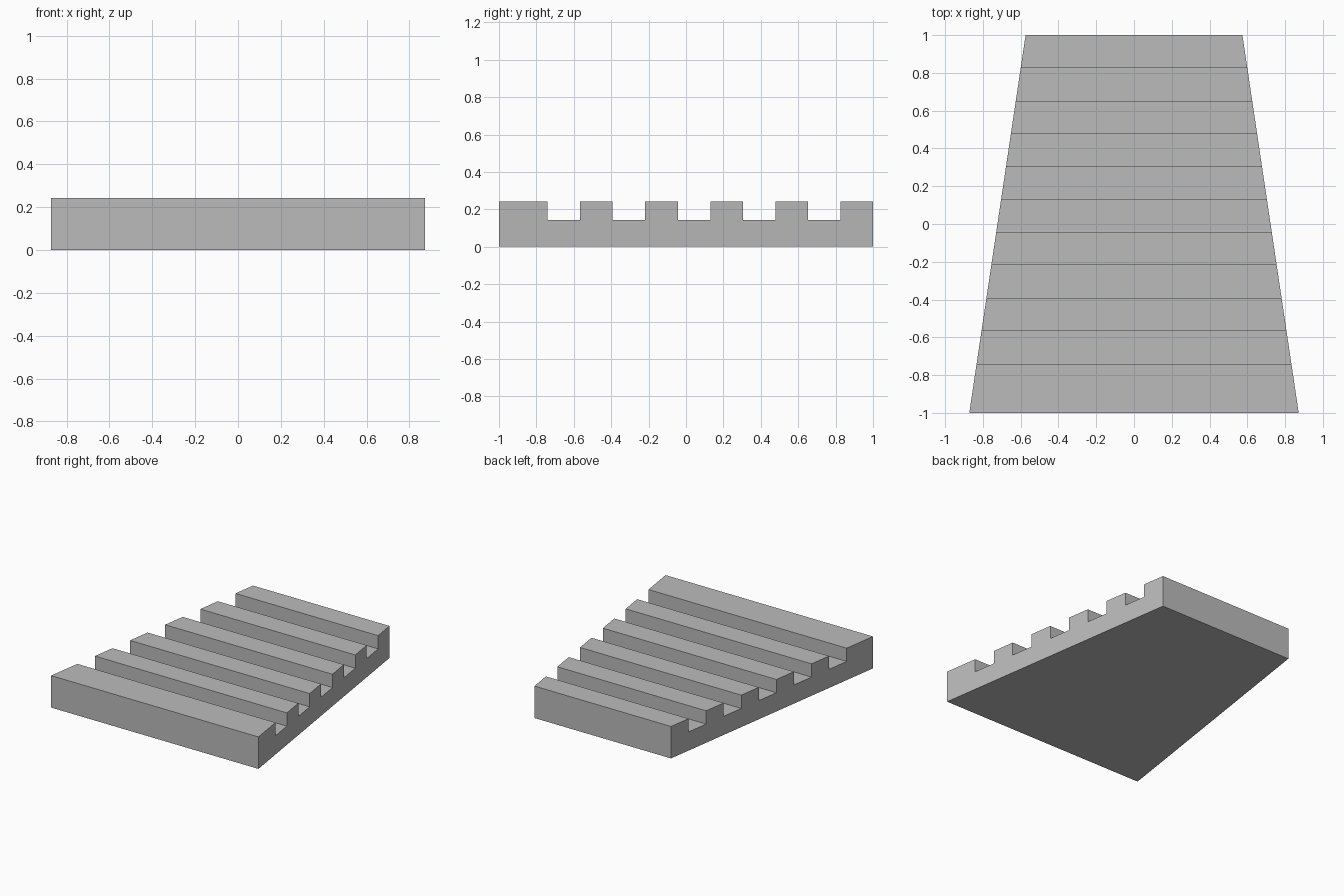
import bpy
import bmesh

cube = bpy.data.objects.get("Cube")
if cube:
    bpy.data.objects.remove(cube, do_unlink=True)

# Overall sizes
TOP, GROOVE_FLOOR = 0.243, 0.142
FRONT_HALF, BACK_HALF = 0.872, 0.574
GROOVES, FIRST_EDGE, STEP = 5, -0.740, 0.174

# Plain grey material
grey = bpy.data.materials.new("Plain Grey")
grey.use_nodes = True
colour = (0.5, 0.5, 0.5, 1)
grey.diffuse_color = colour
grey.node_tree.nodes["Principled BSDF"].inputs["Base Color"].default_value = colour

# Side profile: flat base with square grooves cut into the top
profile = [(-1, 0), (-1, TOP)]
for i in range(GROOVES):
    start = FIRST_EDGE + 2 * i * STEP
    end = start + STEP
    profile += [(start, TOP), (start, GROOVE_FLOOR), (end, GROOVE_FLOOR), (end, TOP)]
profile += [(1, TOP), (1, 0)]


def half_width(y):
    return FRONT_HALF + (BACK_HALF - FRONT_HALF) * (y + 1) / 2


# Extrude the profile across x, then taper it towards the back
bm = bmesh.new()
side = bm.faces.new([bm.verts.new((-1, y, z)) for y, z in profile])
extruded = bmesh.ops.extrude_face_region(bm, geom=[side], use_keep_orig=True)
for item in extruded["geom"]:
    if isinstance(item, bmesh.types.BMVert):
        item.co.x = 1
for v in bm.verts:
    v.co.x *= half_width(v.co.y)
bmesh.ops.recalc_face_normals(bm, faces=bm.faces[:])

mesh = bpy.data.meshes.new("grooved_tapered_slab")
bm.to_mesh(mesh)
bm.free()
mesh.materials.append(grey)
slab = bpy.data.objects.new("grooved_tapered_slab", mesh)
bpy.context.collection.objects.link(slab)
